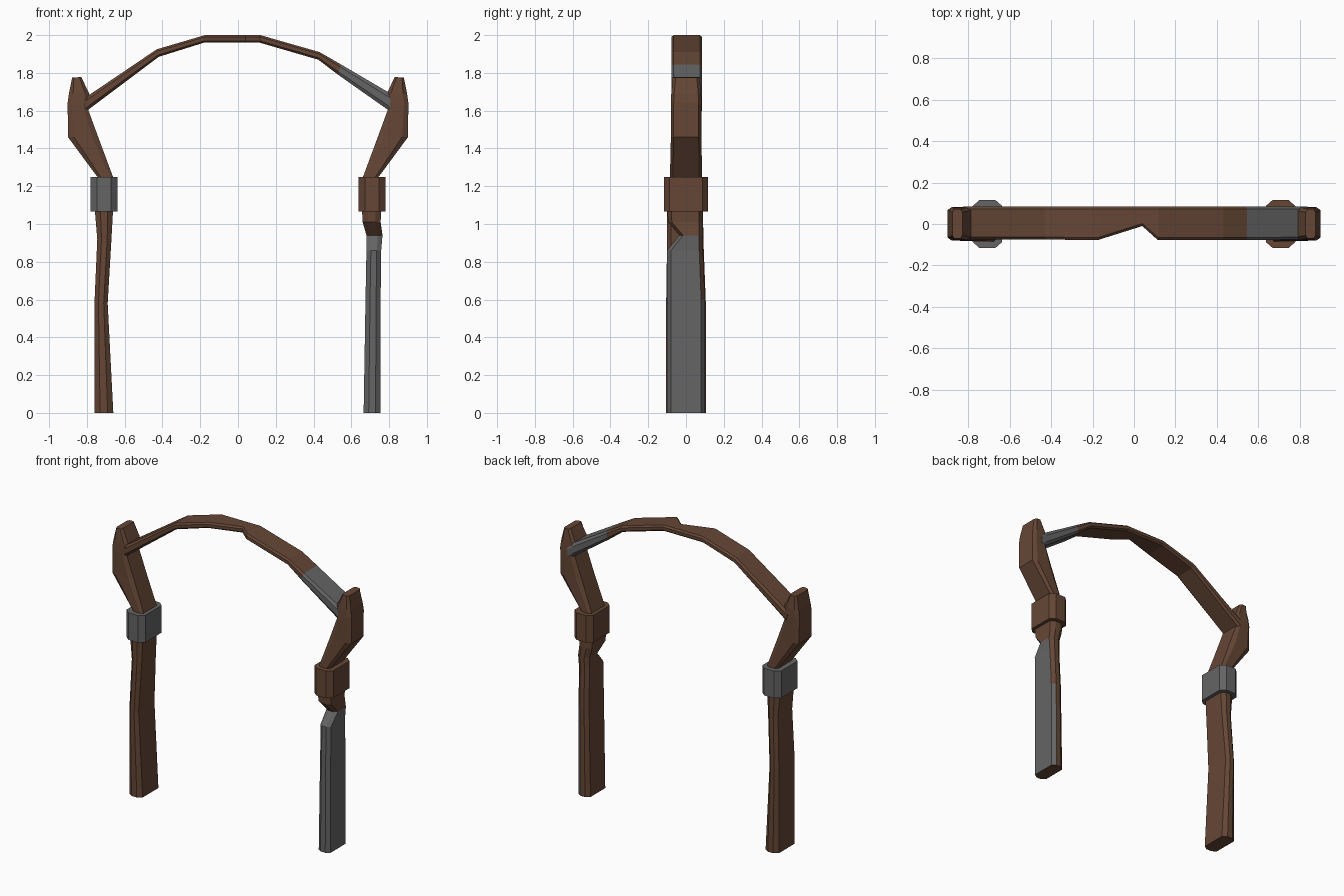
import bpy, bmesh


def material(name, rgb):
    m = bpy.data.materials.new(name)
    m.diffuse_color = (*rgb, 1)
    return m


WOOD = material("brown wood", (0.130, 0.062, 0.036))
METAL = material("grey metal", (0.132, 0.130, 0.130))


def loft(name, sections, cut, mats=(WOOD,), rule=None):
    """Bridge chamfered rectangles. Section: (xa, za, xb, zb, y0, y1)
    runs from edge a to edge b; cut = (chamfer along a-b as a fraction, chamfer in y)."""
    bm = bmesh.new()
    rings = []
    f, c = cut
    for xa, za, xb, zb, y0, y1 in sections:
        pts = [(0, y0 + c), (f, y0), (1 - f, y0), (1, y0 + c),
               (1, y1 - c), (1 - f, y1), (f, y1), (0, y1 - c)]
        rings.append([bm.verts.new((xa + (xb - xa) * t, y, za + (zb - za) * t)) for t, y in pts])
    for r, s in zip(rings, rings[1:]):
        for i in range(8):
            j = (i + 1) % 8
            bm.faces.new((r[i], r[j], s[j], s[i]))
    bm.faces.new(rings[0])
    bm.faces.new(rings[-1])
    bmesh.ops.recalc_face_normals(bm, faces=bm.faces)
    bm.normal_update()
    if rule:
        for face in bm.faces:
            face.material_index = int(rule(face.calc_center_median(), face.normal))
    me = bpy.data.meshes.new(name)
    bm.to_mesh(me)
    bm.free()
    for m in mats:
        me.materials.append(m)
    ob = bpy.data.objects.new(name, me)
    bpy.context.collection.objects.link(ob)
    return ob


def upright(rows):
    return [(xa, z, xb, z, y0, y1) for z, xa, xb, y0, y1 in rows]


# lower posts
loft("left_post", upright([
    (0, -0.76, -0.66, -0.105, 0.105), (0.58, -0.76, -0.69, -0.105, 0.105),
    (0.92, -0.745, -0.67, -0.1, 0.092), (1.10, -0.76, -0.66, -0.1, 0.09)]), (0.3, 0.02))


def plated(c, n):
    # metal on the outer and front sides, below the notch
    if c.z > 0.95 or (c.z > 0.6 and n.y > 0.3):
        return False
    return n.x > 0.3 or n.y < -0.6


loft("right_post", upright([
    (0, 0.665, 0.755, -0.1, 0.1), (0.6, 0.675, 0.755, -0.1, 0.1),
    (0.86, 0.68, 0.758, -0.1, 0.09), (0.94, 0.68, 0.765, -0.035, 0.09),
    (1.01, 0.66, 0.755, -0.095, 0.09), (1.10, 0.655, 0.76, -0.1, 0.09)]),
    (0.3, 0.02), (WOOD, METAL), plated)

# collars
for side, x0, x1, mat in (("left", -0.78, -0.637, METAL), ("right", 0.637, 0.78, WOOD)):
    loft(side + "_collar", upright([
        (1.065, x0, x1, -0.117, 0.117), (1.25, x0, x1, -0.117, 0.117)]), (0.24, 0.03), (mat,))

# bent arms, mirrored
arm = [(-0.72, 1.2, -0.65, 1.2, -0.085, 0.085), (-0.745, 1.25, -0.662, 1.25, -0.085, 0.085),
       (-0.9, 1.46, -0.74, 1.46, -0.08, 0.082), (-0.902, 1.64, -0.795, 1.61, -0.08, 0.082),
       (-0.895, 1.69, -0.787, 1.69, -0.078, 0.08), (-0.878, 1.775, -0.83, 1.778, -0.07, 0.072)]
loft("left_arm", arm, (0.2, 0.015))
loft("right_arm", [(-a, za, -b, zb, y0, y1) for a, za, b, zb, y0, y1 in arm], (0.2, 0.015))

# arched beam with a chip in its front edge
loft("arch_beam", [
    (-0.83, 1.66, -0.81, 1.59, -0.075, 0.085), (-0.785, 1.685, -0.78, 1.615, -0.075, 0.085),
    (-0.43, 1.925, -0.42, 1.885, -0.075, 0.085), (-0.175, 2.0, -0.18, 1.96, -0.078, 0.085),
    (0.04, 2.0, 0.04, 1.96, -0.01, 0.085), (0.118, 2.0, 0.115, 1.96, -0.078, 0.085),
    (0.432, 1.91, 0.425, 1.87, -0.078, 0.085), (0.545, 1.845, 0.53, 1.79, -0.078, 0.085),
    (0.80, 1.695, 0.80, 1.60, -0.075, 0.085), (0.84, 1.67, 0.83, 1.58, -0.075, 0.085)],
    (0.25, 0.012), (WOOD, METAL), lambda c, n: c.x > 0.54)
